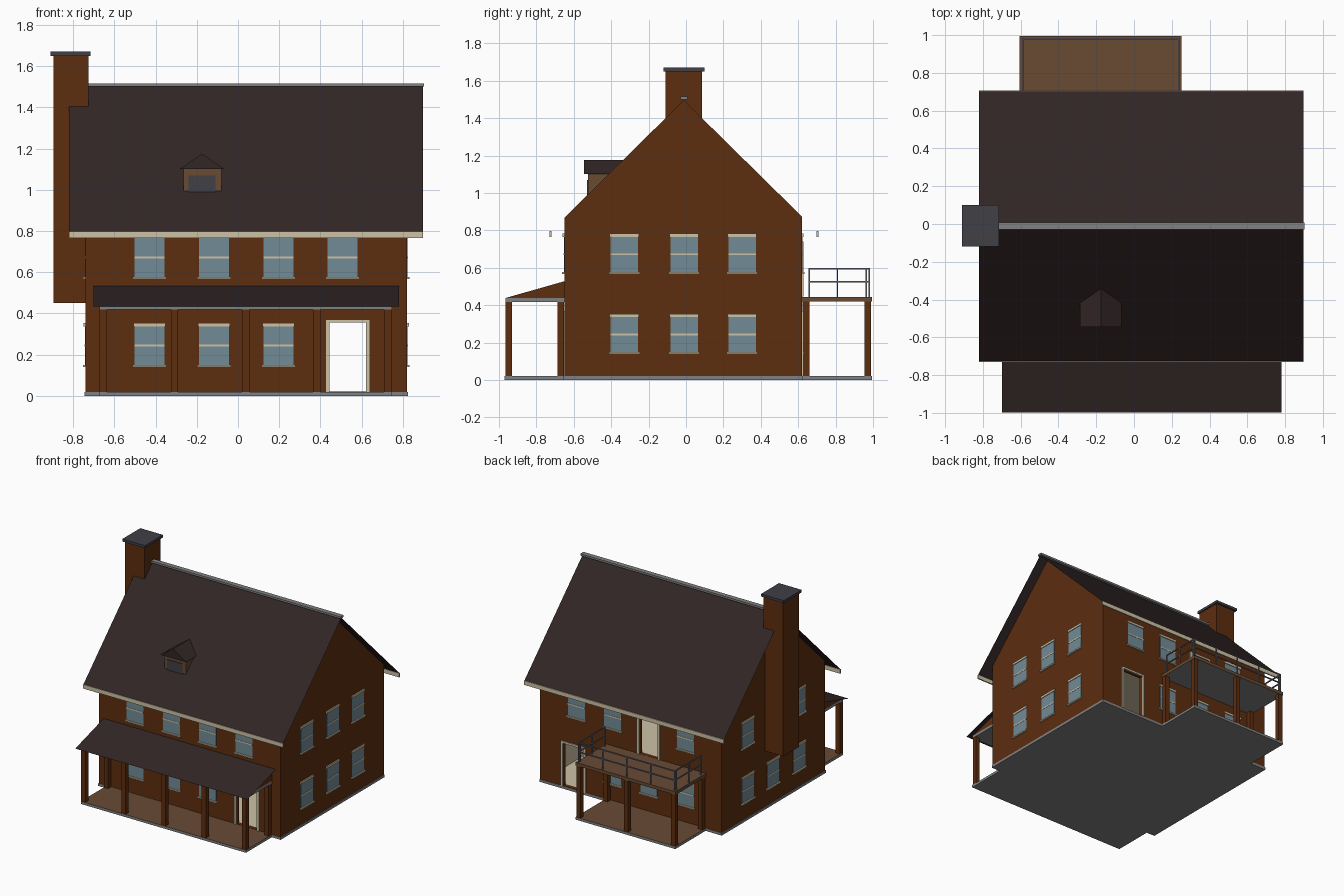
import bpy

cube = bpy.data.objects.get("Cube")
if cube:
    bpy.data.objects.remove(cube, do_unlink=True)


def material(name, r, g, b):
    m = bpy.data.materials.new(name)
    m.use_nodes = True
    m.diffuse_color = (r, g, b, 1)
    m.node_tree.nodes["Principled BSDF"].inputs["Base Color"].default_value = (r, g, b, 1)
    return m


BRICK = material("brick brown", 0.107, 0.026, 0.0045)
ROOF = material("dark shingle", 0.032, 0.019, 0.019)
CREAM = material("cream trim", 0.61, 0.54, 0.38)
DECK = material("deck brown", 0.138, 0.069, 0.034)
GLASS = material("window blue", 0.17, 0.26, 0.31)
STONE = material("grey stone", 0.22, 0.22, 0.22)
SLATE = material("slate", 0.05, 0.05, 0.062)
RAIL = material("rail grey", 0.15, 0.14, 0.16)


def mesh_object(name, verts, faces, *mats):
    me = bpy.data.meshes.new(name)
    me.from_pydata(verts, [], faces)
    for m in mats:
        me.materials.append(m)
    ob = bpy.data.objects.new(name, me)
    bpy.context.collection.objects.link(ob)
    return ob


def prism(name, profile, axis, a, b, *mats):
    """Extrude a 2D profile along x (profile is y, z) or along y (profile is x, z)."""
    n = len(profile)
    place = (lambda t, p: (t, p[0], p[1])) if axis == "x" else (lambda t, p: (p[0], t, p[1]))
    verts = [place(t, p) for t in (a, b) for p in profile]
    faces = [tuple(range(n))[::-1], tuple(range(n, 2 * n))]
    faces += [(i, (i + 1) % n, (i + 1) % n + n, i + n) for i in range(n)]
    if axis == "y":
        faces = [f[::-1] for f in faces]
    return mesh_object(name, verts, faces, *mats)


def box(name, x0, x1, y0, y1, z0, z1, *mats):
    return prism(name, [(y0, z0), (y1, z0), (y1, z1), (y0, z1)], "x", x0, x1, *mats)


def roof_sheet(name, x0, x1, low, high):
    return mesh_object(name, [(x0, *low), (x1, *low), (x1, *high), (x0, *high)], [(0, 1, 2, 3)], ROOF)


# House extents
LEFT, RIGHT, FRONT, BACK = -0.74, 0.82, -0.65, 0.62
RIDGE_Y, RIDGE_Z, PITCH = -0.012, 1.5, 0.985
T = 0.03


def roof_z(y):
    return RIDGE_Z - abs(y - RIDGE_Y) * PITCH


# Brick shell, hollowed with rooms and open doorways
walls = prism("brick_walls", [(FRONT, 0.01), (BACK, 0.01), (BACK, roof_z(BACK) - 0.004),
                              (RIDGE_Y, RIDGE_Z - 0.004), (FRONT, roof_z(FRONT) - 0.004)],
              "x", LEFT, RIGHT, BRICK, CREAM)
room = (LEFT + T, RIGHT - T, FRONT + T, BACK - T)
cutters = [
    box("lower_room_cutter", *room, 0.021, 0.42),
    box("upper_room_cutter", *room, 0.445, 0.80),
    box("front_and_back_door_cutter", 0.443, 0.622, FRONT - 0.1, BACK + 0.1, 0.022, 0.355),
    box("balcony_door_cutter", -0.195, -0.035, BACK - 0.1, BACK + 0.1, 0.446, 0.725),
]
bpy.context.view_layer.objects.active = walls
for c in cutters:
    c.hide_render = True
    mod = walls.modifiers.new(c.name, "BOOLEAN")
    mod.operation, mod.solver, mod.object = "DIFFERENCE", "EXACT", c
    bpy.ops.object.modifier_apply(modifier=mod.name)
for c in cutters:
    bpy.data.objects.remove(c, do_unlink=True)
e = 0.001
for f in walls.data.polygons:
    x, y, z = f.center
    inside = (room[0] - e < x < room[1] + e and room[2] - e < y < room[3] + e and 0.02 < z < 0.81)
    f.material_index = 1 if inside else 0

# Foundation slab
box("foundation", LEFT - 0.004, RIGHT + 0.004, FRONT - 0.004, BACK + 0.004, 0, 0.02, STONE)

# Main roof, eave boards and ridge cap
RX0, RX1 = -0.82, 0.897
for label, y, out in (("front", -0.73, -1), ("back", 0.708, 1)):
    roof_sheet(label + "_roof", RX0, RX1, (y, roof_z(y)), (RIDGE_Y, RIDGE_Z))
    box(label + "_eave_board", RX0, RX1, *sorted((y, y - out * 0.01)), 0.765, 0.797, CREAM)
box("ridge_cap", -0.73, 0.903, -0.03, 0.008, 1.5, 1.515, STONE)

# Chimney
box("chimney", -0.895, -0.725, -0.11, 0.085, 0.45, 1.65, BRICK)
box("chimney_cap", -0.91, -0.715, -0.12, 0.10, 1.65, 1.67, SLATE)

# Dormer
box("dormer_wall", -0.265, -0.08, -0.525, -0.40, 0.98, 1.10, DECK)
box("dormer_window", -0.24, -0.108, -0.53, -0.525, 0.99, 1.07, SLATE)
prism("dormer_roof", [(-0.285, 1.10), (-0.065, 1.10), (-0.175, 1.175)], "y", -0.545, -0.335, ROOF)


def on_wall(name, side, u0, u1, z0, z1, depth, mat):
    """Plate standing proud of one of the four outer walls."""
    if side in ("front", "back"):
        y = FRONT - depth if side == "front" else BACK
        return box(name, u0, u1, y, y + depth, z0, z1, mat)
    x = LEFT - depth if side == "left" else RIGHT
    return box(name, x, x + depth, u0, u1, z0, z1, mat)


def window(side, u, z):
    name = side + "_window_"
    on_wall(name + "glass", side, u - 0.073, u + 0.073, z, z + 0.195, 0.003, GLASS)
    on_wall(name + "rail", side, u - 0.073, u + 0.073, z + 0.092, z + 0.102, 0.005, CREAM)
    on_wall(name + "lintel", side, u - 0.078, u + 0.078, z + 0.19, z + 0.207, 0.009, CREAM)
    on_wall(name + "sill", side, u - 0.083, u + 0.083, z - 0.007, z + 0.003, 0.013, CREAM)


def door_frame(side, u0, u1, z0, z1):
    w, name = 0.018, side + "_door_"
    on_wall(name + "jamb", side, u0 - w, u0, z0, z1, 0.009, CREAM)
    on_wall(name + "jamb", side, u1, u1 + w, z0, z1, 0.009, CREAM)
    on_wall(name + "head", side, u0 - w, u1 + w, z1, z1 + 0.015, 0.009, CREAM)


# Windows and doors
LOW, HIGH = 0.147, 0.575
COLUMNS = (-0.43, -0.116, 0.196)
for u in COLUMNS:
    window("front", u, LOW)
    window("front", u, HIGH)
    window("back", u, LOW)
for u in (COLUMNS[0], COLUMNS[2], 0.507):
    window("back", u, HIGH)
window("front", 0.507, HIGH)
for side in ("left", "right"):
    for u in (-0.33, -0.01, 0.30):
        window(side, u, LOW)
        if side == "right" or u != -0.01:
            window(side, u, HIGH)
for side in ("front", "back"):
    door_frame(side, 0.443, 0.622, 0.02, 0.355)
door_frame("back", -0.195, -0.035, 0.446, 0.725)


def floor(name, *dims, edge, top):
    """Slab whose upper face is decked and whose underside is stone."""
    ob = box(name, *dims, STONE, DECK)
    for f in ob.data.polygons:
        f.material_index = top if f.normal.z > 0.5 else 0 if f.normal.z < -0.5 else edge
    return ob


def posts(name, xs, y_out, y_wall, top):
    P = 0.036
    for i, x in enumerate(xs):
        ys = (y_out, y_wall) if i in (0, len(xs) - 1) else (y_out,)
        for y in ys:
            box(name, x - P / 2, x + P / 2, y - P / 2, y + P / 2, 0.02, top, BRICK)


# Front porch
PX0, PX1 = -0.672, 0.748
floor("porch_floor", PX0, PX1, -0.97, FRONT, 0, 0.02, edge=0, top=1)
posts("porch_post", [-0.653 + i * 0.345 for i in range(5)], -0.948, -0.67, 0.42)
box("porch_beam", PX0, PX1, -0.966, FRONT, 0.418, 0.438, STONE)
prism("porch_gable", [(-0.966, 0.438), (FRONT, 0.438), (FRONT, 0.528)], "x", PX0, PX1, BRICK)
roof_sheet("porch_roof", -0.70, 0.78, (-0.998, 0.433), (FRONT, 0.534))

# Back patio and balcony
BX0, BX1 = -0.605, 0.252
floor("patio_floor", BX0, BX1, BACK, 0.995, 0, 0.02, edge=0, top=1)
floor("balcony_floor", BX0, BX1, BACK, 0.995, 0.42, 0.445, edge=1, top=1)
posts("balcony_post", (BX0 + 0.022, (BX0 + BX1) / 2, BX1 - 0.022), 0.972, 0.642, 0.42)

# Balcony railing
RX_A, RX_B, RY_A, RY_B, H = BX0 + 0.015, BX1 - 0.015, 0.66, 0.98, 0.004
for z in (0.525, 0.596):
    box("railing_bar", RX_A, RX_B, RY_B - H, RY_B + H, z - H, z + H, RAIL)
    for x in (RX_A, RX_B):
        box("railing_bar", x - H, x + H, RY_A, RY_B, z - H, z + H, RAIL)
spots = [(RX_A + (RX_B - RX_A) * i / 4, RY_B) for i in range(5)]
spots += [(x, y) for x in (RX_A, RX_B) for y in (RY_A, 0.81, 0.963)]
for x, y in spots:
    box("railing_upright", x - H, x + H, y - H, y + H, 0.445, 0.6, RAIL)
